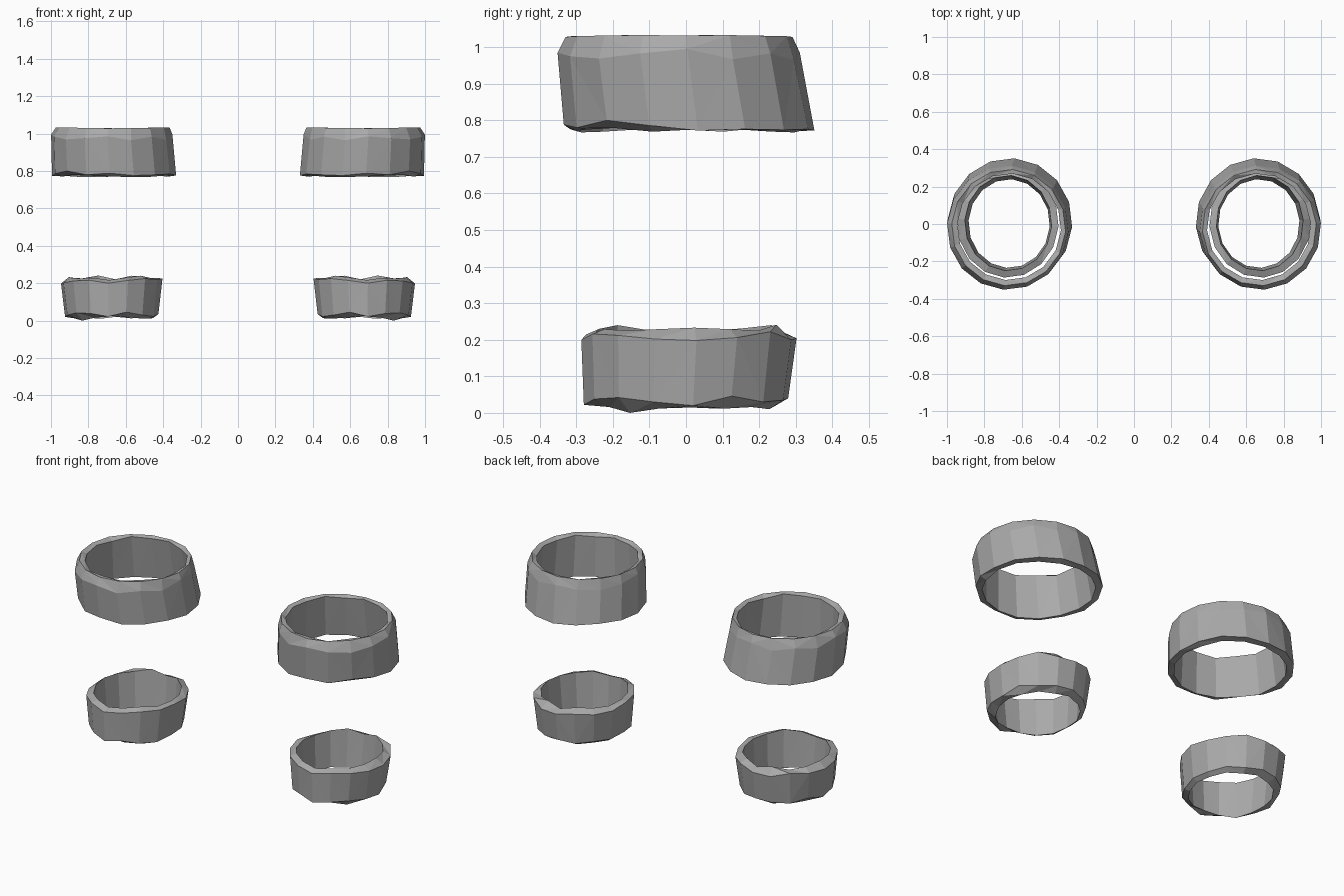
import bpy
import bmesh
from math import sin, cos, radians

if "Cube" in bpy.data.objects:
    bpy.data.objects.remove(bpy.data.objects["Cube"], do_unlink=True)

SIDES = 16
START_ANGLE = 4

metal = bpy.data.materials.new("plain_grey")
metal.use_nodes = True
GREY = (0.4, 0.4, 0.4, 1)
metal.diffuse_color = GREY
metal.node_tree.nodes["Principled BSDF"].inputs["Base Color"].default_value = GREY


def loop_points(x_range, y_range, height, wobble):
    """Uneven oval loop; wobble gives vertical offsets in thousandths."""
    cx, cy = sum(x_range) / 2, sum(y_range) / 2
    rx, ry = (x_range[1] - x_range[0]) / 2, (y_range[1] - y_range[0]) / 2
    points = []
    for k in range(SIDES):
        a = radians(START_ANGLE + 360 * k / SIDES)
        z = height + wobble[k % len(wobble)] / 1000
        points.append((cx + rx * cos(a), cy + ry * sin(a), z))
    return points


def make_band(name, loops, side):
    """Closed hollow band skinned through the loops, mirrored by side."""
    bm = bmesh.new()
    rings = [[bm.verts.new((side * x, y, z)) for x, y, z in loop_points(*loop)]
             for loop in loops]
    for i, ring in enumerate(rings):
        after = rings[(i + 1) % len(rings)]
        for k in range(SIDES):
            n = (k + 1) % SIDES
            bm.faces.new((ring[k], ring[n], after[n], after[k]))
    bmesh.ops.triangulate(bm, faces=bm.faces[:], quad_method='SHORT_EDGE')
    bmesh.ops.recalc_face_normals(bm, faces=bm.faces[:])
    mesh = bpy.data.meshes.new(name)
    bm.to_mesh(mesh)
    bm.free()
    mesh.materials.append(metal)
    obj = bpy.data.objects.new(name, mesh)
    bpy.context.scene.collection.objects.link(obj)


# Upper band: flared foot, rounded shoulder, thin wall
upper = [
    ((0.33, 0.995), (-0.335, 0.352), 0.78,
     [-8, -4, -6, -4, -8, 0, 6, 0, -4, 4, 0, -4, 8, 0, 20, 6]),
    ((0.35, 1.0), (-0.352, 0.312), 0.975, [20, -8, 8, -10, 10, 0, -6, 8]),
    ((0.365, 0.975), (-0.33, 0.292), 1.03, [2, 3, 1, 0, -2, 0, 2, 3]),
    ((0.39, 0.945), (-0.3, 0.27), 1.02, [5, -5, 8, 0]),
    ((0.365, 0.96), (-0.302, 0.312), 0.775, [0, 0, -6, -8, -4, 0, 4, -6]),
]

# Lower band: tapering to the foot with jagged rims
lower = [
    ((0.425, 0.925), (-0.28, 0.28), 0.03,
     [-10, 16, 0, 5, 10, 0, 8, 0, 5, -8, 0, 15, -8, 8, 12, 0]),
    ((0.403, 0.947), (-0.287, 0.303), 0.2,
     [-2, 6, 22, 0, 4, 18, 10, 10, 25, 20, 25, 15, 0, 16, 12, 2]),
    ((0.44, 0.905), (-0.25, 0.26), 0.225,
     [8, 4, 0, 16, -4, 15, 8, 0, 4, 2, 15, 5, -8, 4, 0, 4]),
    ((0.45, 0.885), (-0.235, 0.24), 0.012,
     [3, 0, 4, -2, 8, 0, 6, 0, 4, -2, 0, 6, 14, 4, -12, 0]),
]

for label, side in (("left", 1), ("right", -1)):
    make_band(f"upper_band_{label}", upper, side)
    make_band(f"lower_band_{label}", lower, side)
